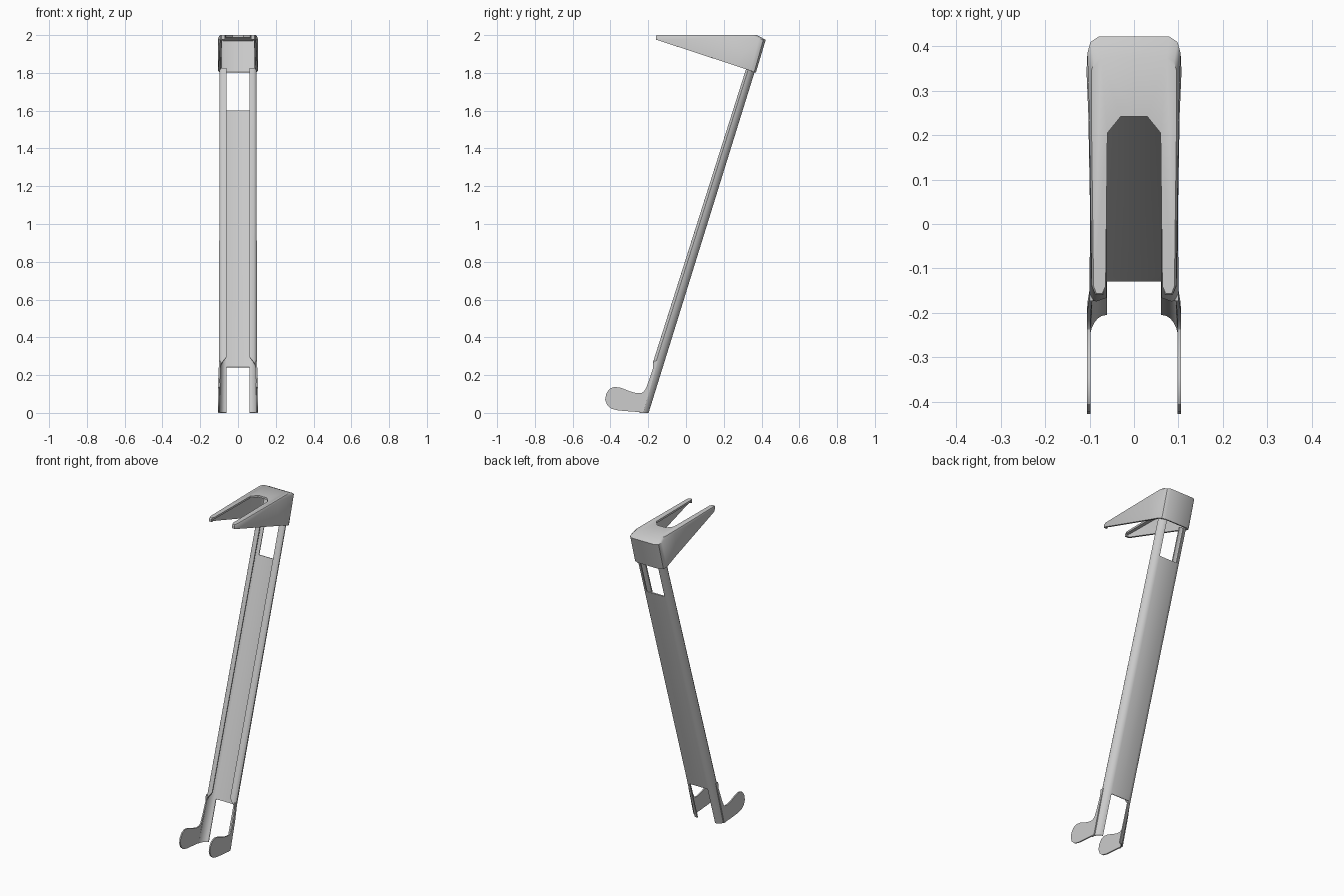
import bpy, bmesh, math
from mathutils import Vector

if "Cube" in bpy.data.objects:
    bpy.data.objects.remove(bpy.data.objects["Cube"])


def sheet(name, verts, faces, outward, thickness):
    """Half shell -> mirrored, thickened, sharp-edged smooth object.
    'outward' is the direction the first face should look."""
    bm = bmesh.new()
    vs = [bm.verts.new(v) for v in verts]
    fs = [bm.faces.new([vs[i] for i in f]) for f in faces]
    bmesh.ops.recalc_face_normals(bm, faces=bm.faces[:])
    if fs[0].normal.dot(Vector(outward)) < 0:
        bmesh.ops.reverse_faces(bm, faces=bm.faces[:])
    loose = [v for v in bm.verts if not v.link_faces]
    bmesh.ops.delete(bm, geom=loose, context='VERTS')
    me = bpy.data.meshes.new(name)
    bm.to_mesh(me)
    bm.free()
    ob = bpy.data.objects.new(name, me)
    bpy.context.collection.objects.link(ob)
    mir = ob.modifiers.new("mirror", 'MIRROR')
    mir.merge_threshold = 0.0005
    if thickness:
        sol = ob.modifiers.new("thickness", 'SOLIDIFY')
        sol.thickness = thickness
        sol.offset = -1
        sol.use_even_offset = True
    finish(ob)
    return ob


def finish(ob):
    bpy.ops.object.select_all(action='DESELECT')
    ob.select_set(True)
    bpy.context.view_layer.objects.active = ob
    bpy.ops.object.convert(target='MESH')
    bpy.ops.object.shade_smooth_by_angle(angle=math.radians(32))


def back_y(z):
    return -0.198 + 0.311 * z


# Channel: lipped C section (x, depth forward of the back line), swept up the slope
section = [(0, 0), (0.062, 0), (0.073, 0.003), (0.083, 0.010), (0.091, 0.020),
           (0.097, 0.032), (0.100, 0.045), (0.094, 0.055), (0.084, 0.060),
           (0.062, 0.060)]
lip_start = 6
levels = [0.0, 0.12, 0.24, 0.29, 1.6, 1.825]
width = [1.05, 1.03, 1.01, 1.0, 0.985, 0.98]
depth = [1.05, 1.04, 1.02, 1.0, 0.86, 0.84]
n = len(section)
verts, faces = [], []
for z0, w, dp in zip(levels, width, depth):
    for i, (x, d) in enumerate(section):
        z = z0
        if z0 == 0.29 and i >= lip_start:       # slanted lower end of the lips
            z = 0.25 + 0.045 * (0.100 - x) / 0.038
        verts.append((x * w if x > 0.07 else x, back_y(z) - d * dp, z))
for r in range(len(levels) - 1):
    for c in range(n - 1):
        if c == 0 and r not in (2, 3):          # open window and open foot
            continue
        if c >= lip_start and r < 3:            # lips stop above the foot
            continue
        a = r * n + c
        faces.append((a, a + 1, a + n + 1, a + n))
sheet("channel_shaft", verts, faces, (0.5, 1, 0), 0.007)

# Foot ears: flat rounded plates running forward from the channel sides
ear = [(-0.225, 0.003), (-0.30, 0.008), (-0.36, 0.013), (-0.395, 0.022),
       (-0.418, 0.042), (-0.428, 0.07), (-0.422, 0.102), (-0.405, 0.127),
       (-0.38, 0.138), (-0.345, 0.133), (-0.30, 0.115), (-0.262, 0.104),
       (-0.238, 0.104), (-0.221, 0.115), (-0.208, 0.14), (-0.190, 0.19),
       (-0.175, 0.235), (-0.173, 0.275), (-0.150, 0.275), (-0.178, 0.17)]
m = len(ear)
verts = [(0.106 if z < 0.15 else 0.106 - (z - 0.15) * 0.045, y, z) for y, z in ear]
verts += [(x - 0.008, y, z) for x, y, z in verts]
faces = [tuple(range(m)), tuple(range(2 * m - 1, m - 1, -1))]
faces += [(i, (i + 1) % m, m + (i + 1) % m, m + i) for i in range(m)]
sheet("foot_ears", verts, faces, (1, 0, 0), 0)

# Head bracket: forked top plate with a back wall and tapering side walls
# each station: top edge (x, y), shoulder (x, y, z), lower edge (x, y, z)
stations = [
    ((0, 0.375), (0, 0.422, 1.975), (0, 0.370, 1.802)),
    ((0.074, 0.375), (0.080, 0.422, 1.975), (0.076, 0.370, 1.802)),
    ((0.090, 0.366), (0.098, 0.410, 1.977), (0.098, 0.361, 1.804)),
    ((0.096, 0.345), (0.105, 0.385, 1.980), (0.107, 0.343, 1.811)),
    ((0.096, 0.250), (0.101, 0.250, 1.992), (0.103, 0.250, 1.842)),
    ((0.091, -0.140), (0.095, -0.140, 1.994), (0.096, -0.140, 1.970)),
    ((0.085, -0.156), (0.087, -0.160, 1.994), (0.087, -0.160, 1.976)),
    ((0.071, -0.156), (0.069, -0.160, 1.994), (0.069, -0.160, 1.976)),
]
inner = [(0.064, -0.14), (0.060, 0.205), (0.030, 0.242), (0, 0.242)]
k = len(stations)
verts = [(*s[0], 2.0) for s in stations] + [s[1] for s in stations]
verts += [s[2] for s in stations] + [(x, y, 2.0) for x, y in inner]
faces = [tuple(range(k)) + tuple(range(3 * k, 3 * k + len(inner)))]
for r in range(2):
    for c in range(k - 1):
        a = r * k + c
        faces.append((a, a + 1, a + k + 1, a + k))
sheet("head_bracket", verts, faces, (0, 0, 1), 0.012)
